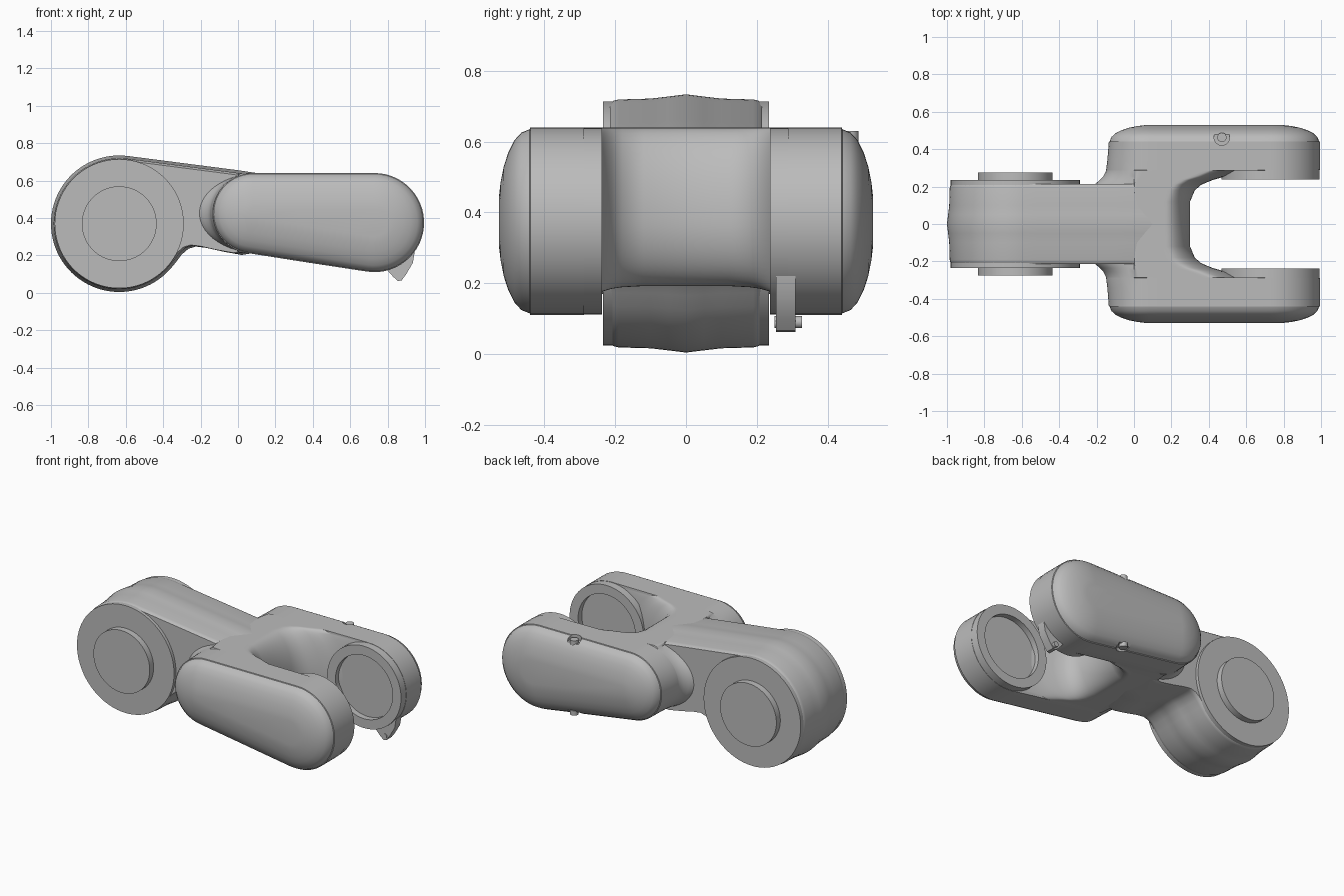
import bpy, bmesh
from math import sin, cos, radians, pi

if "Cube" in bpy.data.objects:
    bpy.data.objects.remove(bpy.data.objects["Cube"])

# Single colour
grey = bpy.data.materials.new("satin_grey")
grey.use_nodes = True
COLOR = (0.5, 0.5, 0.5, 1)
grey.diffuse_color = COLOR
grey.node_tree.nodes["Principled BSDF"].inputs["Base Color"].default_value = COLOR

HUB = (-0.635, 0.369)      # centre of the single hub (x, z)
BEAR = (0.73, 0.375)       # centre of the fork bearing
ROOT = (0.08, 0.425)       # centre of the rounded arm root
TIP = 0.995


def loft(name, rings, angle=35):
    """Skin equal-length rings of (x, y, z) points and cap both ends."""
    bm = bmesh.new()
    loops = [[bm.verts.new(p) for p in ring] for ring in rings]
    n = len(loops[0])
    for a, b in zip(loops, loops[1:]):
        for i in range(n):
            j = (i + 1) % n
            bm.faces.new((a[i], a[j], b[j], b[i]))
    bm.faces.new(loops[0])
    bm.faces.new(loops[-1])
    bmesh.ops.recalc_face_normals(bm, faces=bm.faces)
    mesh = bpy.data.meshes.new(name)
    bm.to_mesh(mesh)
    bm.free()
    mesh.materials.append(grey)
    ob = bpy.data.objects.new(name, mesh)
    bpy.context.collection.objects.link(ob)
    smooth(ob, angle)
    return ob


def smooth(ob, angle=35):
    bpy.ops.object.select_all(action='DESELECT')
    ob.select_set(True)
    bpy.context.view_layer.objects.active = ob
    bpy.ops.object.shade_smooth_by_angle(angle=radians(angle))


def arc(c, r, a0, a1, n):
    return [(c[0] + r * cos(radians(a0 + (a1 - a0) * i / n)),
             c[1] + r * sin(radians(a0 + (a1 - a0) * i / n))) for i in range(n + 1)]


def line(a, b, n):
    return [(a[0] + (b[0] - a[0]) * i / n, a[1] + (b[1] - a[1]) * i / n) for i in range(1, n)]


def turned(name, centre, steps):
    """Round part along y from (radius, y) steps."""
    return loft(name, [[(x, y, z) for x, z in arc(centre, r, 0, 360, 72)[:-1]]
                       for r, y in steps])


def arm_outline(inset):
    """Outline of a fork arm: two circles joined by tangents."""
    right = arc(BEAR, 0.265 - inset, -98.8, 90, 28)
    left = arc(ROOT, 0.215 - inset, 90, 261.2, 24)
    return right + line(right[-1], left[0], 14) + left + line(left[-1], right[0], 14)


def low(x):
    return 0.22 - 0.157 * min(max(x, 0.03), 0.7)


def yoke_section(y, nose, power, flare, inset):
    """Arm outline pulled back to the web nose and flared toward the neck."""
    ring = []
    for x, z in arm_outline(inset):
        nx, nz = x, z
        if x > 0 and nose < TIP:
            nx = nose * min(x / TIP, 1) ** power
            if z < BEAR[1]:
                k = (BEAR[1] - low(nx)) / (BEAR[1] - low(x))
                nz = BEAR[1] - (BEAR[1] - z) * k
        elif x < 0:
            nx = x * (1 + flare / 0.14)
        ring.append((nx, y, nz))
    return ring


# Fork: web, two arms and domed outer covers in one skin
half = [(0, 0.3, 1.8, 0.1, 0), (0.12, 0.3, 1.8, 0.1, 0), (0.18, 0.325, 1.7, 0.1, 0),
        (0.21, 0.36, 1.6, 0.08, 0), (0.235, 0.42, 1.5, 0.05, 0), (0.255, 0.49, 1.3, 0.03, 0),
        (0.285, 0.58, 1.2, 0.015, 0), (0.288, TIP, 1, 0.015, 0), (0.34, TIP, 1, 0.008, 0),
        (0.44, TIP, 1, 0, 0)]
dome = [(0.442, 0.005), (0.465, 0.014), (0.485, 0.036), (0.502, 0.07),
        (0.515, 0.11), (0.524, 0.155), (0.528, 0.19)]
half += [(y, TIP, 1, 0, d) for y, d in dome]
levels = [(-s[0],) + s[1:] for s in reversed(half[1:])] + half
fork = loft("fork", [yoke_section(*s) for s in levels])

# Screw pockets above and below the left arm cover
SCREW = (0.47, 0.463)
for side, z in (("top", 0.66), ("bottom", 0.12)):
    bpy.ops.mesh.primitive_cylinder_add(vertices=32, radius=0.042, depth=0.1,
                                        location=(*SCREW, z))
    cutter = bpy.context.object
    cutter.hide_render = True
    mod = fork.modifiers.new("pocket", 'BOOLEAN')
    mod.operation = 'DIFFERENCE'
    mod.object = cutter
    bpy.context.view_layer.objects.active = fork
    bpy.ops.object.modifier_apply(modifier=mod.name)
    bpy.data.objects.remove(cutter)
    inner = 0.615 if side == "top" else 0.165
    bpy.ops.mesh.primitive_cylinder_add(vertices=24, radius=0.025, depth=0.03,
                                        location=(*SCREW, inner))
    screw = bpy.context.object
    screw.name = side + "_screw"
    screw.data.materials.append(grey)
    smooth(screw)
smooth(fork)

# Hub barrel and neck, crowned toward the middle
profile = arc(HUB, 0.365, 83, 318, 56)
profile += [(-0.33, 0.165), (-0.3, 0.205), (-0.265, 0.235), (-0.225, 0.247), (-0.17, 0.24),
            (-0.08, 0.22), (0.02, 0.202), (0.1, 0.215), (0.1, 0.64), (0.0, 0.655)]
profile += line((0.0, 0.655), profile[0], 8)
crown = [(-0.215, 0.93), (-0.205, 0.95), (-0.19, 0.96), (-0.1, 0.967), (-0.05, 0.983), (0, 1),
         (0.05, 0.983), (0.1, 0.967), (0.19, 0.96), (0.205, 0.95), (0.215, 0.93)]
loft("hub_and_neck", [[(HUB[0] + (x - HUB[0]) * s, y, HUB[1] + (z - HUB[1]) * s)
                       for x, z in profile] for y, s in crown], 30)

# Side flanges with raised bosses
turned("hub_flanges", HUB, [(0.2, -0.275), (0.2, -0.235), (0.345, -0.235), (0.345, -0.195),
                            (0.3, -0.195), (0.3, 0.195), (0.345, 0.195), (0.345, 0.235),
                            (0.2, 0.235), (0.2, 0.275)])

# Recessed bearing seats inside the fork
for name, s in (("left", 1), ("right", -1)):
    turned(name + "_bearing_seat", BEAR, [(0.263, 0.3 * s), (0.263, 0.237 * s),
                                          (0.203, 0.237 * s), (0.203, 0.275 * s)])

# Small stop hook under the left arm tip
hook = [(0.79, 0.13), (0.83, 0.085), (0.855, 0.063), (0.875, 0.066), (0.9, 0.1),
        (0.935, 0.16), (0.945, 0.22), (0.9, 0.25)]
loft("stop_hook", [[(x, y, z) for x, z in hook] for y in (0.255, 0.31)])
turned("hook_pin", (0.865, 0.09), [(0.017, 0.25), (0.017, 0.328)])
